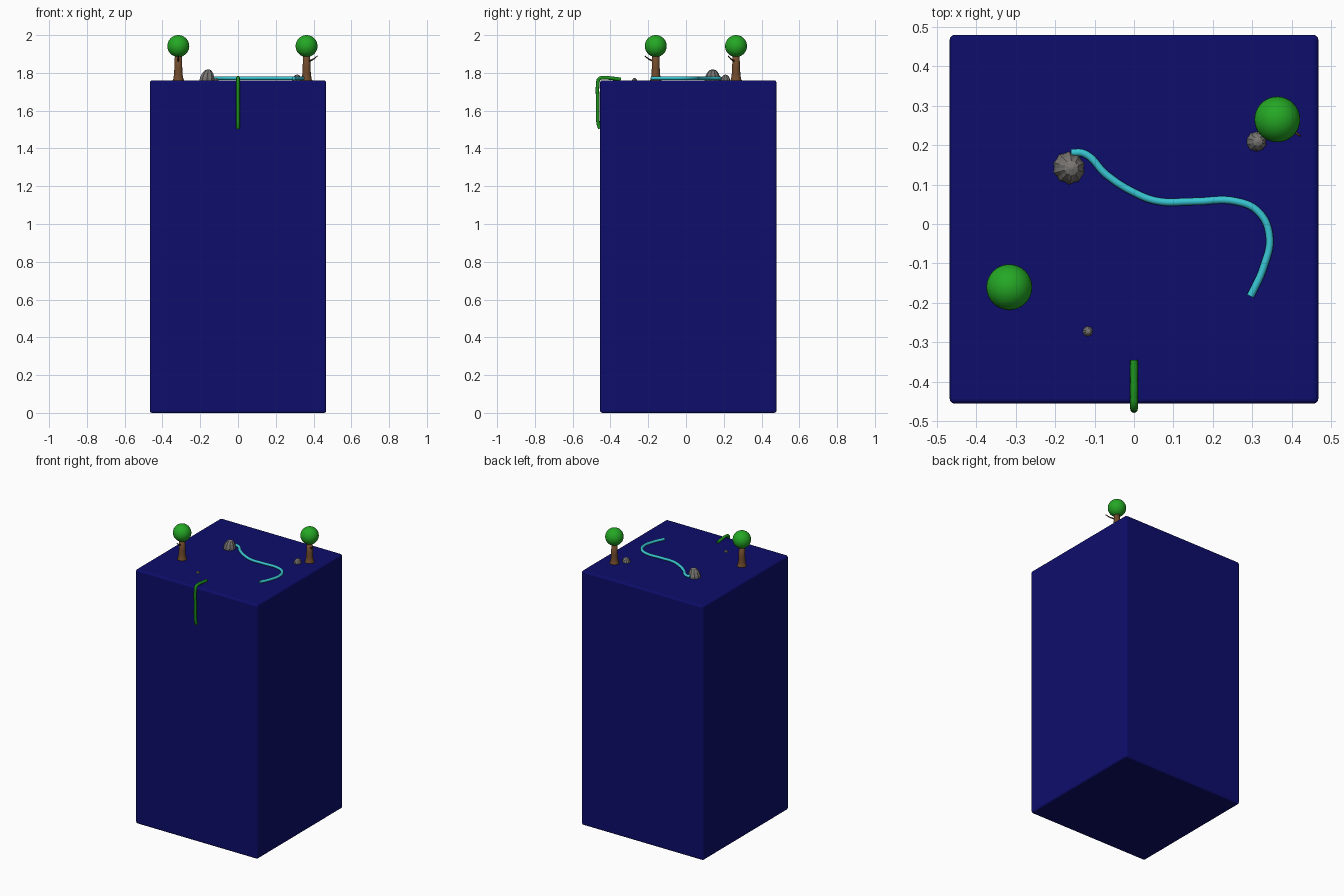
import bpy, bmesh, math, random
from mathutils import Vector

if "Cube" in bpy.data.objects:
    bpy.data.objects.remove(bpy.data.objects["Cube"])

random.seed(4)
TOP = 1.76


def material(name, rgb):
    m = bpy.data.materials.new(name)
    m.diffuse_color = (*rgb, 1)
    m.use_nodes = True
    m.node_tree.nodes["Principled BSDF"].inputs["Base Color"].default_value = m.diffuse_color
    return m


NAVY = material("navy", (0.004, 0.004, 0.15))
LEAF = material("leaf_green", (0.018, 0.39, 0.018))
VINE = material("vine_green", (0.012, 0.28, 0.012))
BARK = material("bark_brown", (0.16, 0.07, 0.025))
TWIG = material("dark_brown", (0.07, 0.03, 0.012))
ROCK = material("rock_grey", (0.19, 0.18, 0.17))
WATER = material("water_cyan", (0.04, 0.56, 0.65))


def finish(name, bm, mat, smooth=True):
    bmesh.ops.recalc_face_normals(bm, faces=bm.faces)
    me = bpy.data.meshes.new(name)
    bm.to_mesh(me)
    bm.free()
    for p in me.polygons:
        p.use_smooth = smooth
    me.materials.append(mat)
    ob = bpy.data.objects.new(name, me)
    bpy.context.collection.objects.link(ob)
    return ob


def lathe(name, origin, profile, mat, sides=24, wobble=None, smooth=True):
    """Stack of (radius, height) rings, optionally wobbled by angle index."""
    bm = bmesh.new()
    rings = []
    for r, z in profile:
        ring = []
        for i in range(sides):
            a = 2 * math.pi * i / sides
            k = wobble[i] if wobble else 1
            ring.append(bm.verts.new(Vector(origin) + Vector(
                (r * k * math.cos(a), r * k * math.sin(a), z))))
        rings.append(ring)
    for lo, hi in zip(rings, rings[1:]):
        for i in range(sides):
            j = (i + 1) % sides
            bm.faces.new((lo[i], lo[j], hi[j], hi[i]))
    bm.faces.new(rings[0][::-1])
    bm.faces.new(rings[-1])
    return finish(name, bm, mat, smooth)


def tube(name, points, radius, mat, tip=1.0):
    """Smooth round tube through the points."""
    cu = bpy.data.curves.new(name, 'CURVE')
    cu.dimensions = '3D'
    cu.bevel_depth = radius
    cu.bevel_resolution = 4
    cu.use_fill_caps = True
    cu.resolution_u = 8
    sp = cu.splines.new('BEZIER')
    sp.bezier_points.add(len(points) - 1)
    for i, (bp, p) in enumerate(zip(sp.bezier_points, points)):
        bp.co = p
        bp.handle_left_type = bp.handle_right_type = 'AUTO'
        bp.radius = 1 + (tip - 1) * i / (len(points) - 1)
    cu.materials.append(mat)
    ob = bpy.data.objects.new(name, cu)
    bpy.context.collection.objects.link(ob)
    return ob


# tall block with softened edges
bm = bmesh.new()
bmesh.ops.create_cube(bm, size=1)
for v in bm.verts:
    v.co = (v.co.x * 0.934, v.co.y * 0.934 + 0.012, (v.co.z + 0.5) * TOP)
bmesh.ops.bevel(bm, geom=bm.edges[:], offset=0.012, segments=3,
                profile=0.5, affect='EDGES')
finish("block", bm, NAVY, smooth=False)

# trees: flared trunk, round crown, one twig each
for n, x, y, twig in (("left", -0.316, -0.16, (0.0, -0.058)),
                      ("right", 0.363, 0.265, (0.058, -0.042))):
    lathe(n + "_trunk", (x, y, TOP - 0.005),
          [(0.034, 0), (0.027, 0.012), (0.023, 0.035), (0.021, 0.07), (0.018, 0.15)], BARK)
    bm = bmesh.new()
    bmesh.ops.create_uvsphere(bm, u_segments=32, v_segments=18, radius=0.058)
    bmesh.ops.translate(bm, vec=(x, y, 1.942), verts=bm.verts)
    finish(n + "_crown", bm, LEAF)
    dx, dy = twig
    tube(n + "_twig", [(x + 0.2 * dx, y + 0.2 * dy, 1.862),
                       (x + 0.6 * dx, y + 0.6 * dy, 1.872),
                       (x + dx, y + dy, 1.89)], 0.005, TWIG, 0.5)

# ridged rocks
for n, x, y, r, h in (("large", -0.165, 0.142, 0.04, 0.06),
                      ("medium", 0.31, 0.209, 0.025, 0.033),
                      ("small", -0.117, -0.272, 0.013, 0.016)):
    ridges = [(1.05 if i % 2 else 0.94) + random.uniform(-0.04, 0.04) for i in range(20)]
    rock = lathe(n + "_rock", (x, y, TOP - 0.004),
                 [(r, 0), (r * 0.97, h * 0.3), (r * 0.75, h * 0.68),
                  (r * 0.45, h * 0.95), (r * 0.08, h * 1.05)],
                 ROCK, 20, ridges, False)
    # lean the peak slightly
    for v in rock.data.vertices:
        v.co.x += 0.12 * (v.co.z - TOP)

# winding stream
tube("stream", [(x, y, 1.772) for x, y in (
    (-0.16, 0.181), (-0.125, 0.178), (-0.07, 0.125), (0.0, 0.08), (0.06, 0.058),
    (0.15, 0.057), (0.26, 0.057), (0.315, 0.031), (0.343, -0.03),
    (0.328, -0.11), (0.295, -0.183))], 0.0095, WATER)

# vine hanging over the front edge
tube("vine", [(0, y, z) for y, z in (
    (-0.345, 1.766), (-0.39, 1.771), (-0.435, 1.774), (-0.46, 1.768), (-0.467, 1.74),
    (-0.467, 1.65), (-0.467, 1.56), (-0.464, 1.53), (-0.456, 1.505))], 0.0095, VINE)
